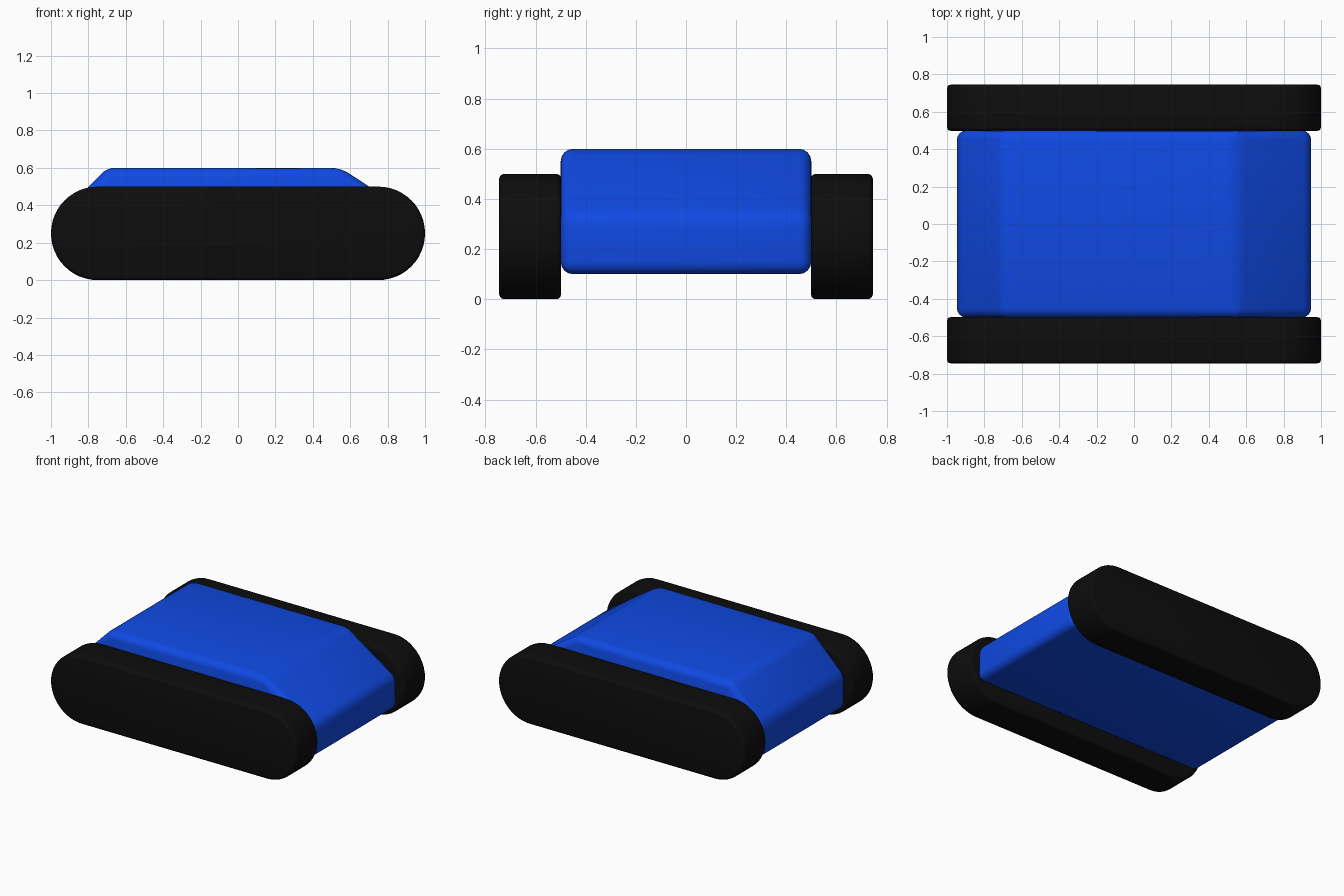
import bpy, bmesh, math

if "Cube" in bpy.data.objects:
    bpy.data.objects.remove(bpy.data.objects["Cube"])


def material(name, color):
    mat = bpy.data.materials.new(name)
    mat.diffuse_color = color
    mat.use_nodes = True
    mat.node_tree.nodes["Principled BSDF"].inputs["Base Color"].default_value = mat.diffuse_color
    return mat


def extrude_profile(name, profile, y0, y1, bevel, segments, mat):
    """Extrude an (x, z) outline along y, round its edges and shade it smooth."""
    bm = bmesh.new()
    face = bm.faces.new([bm.verts.new((x, y0, z)) for x, z in profile])
    ext = bmesh.ops.extrude_face_region(bm, geom=[face])
    moved = [g for g in ext["geom"] if isinstance(g, bmesh.types.BMVert)]
    bmesh.ops.translate(bm, verts=moved, vec=(0, y1 - y0, 0))
    bmesh.ops.recalc_face_normals(bm, faces=bm.faces)
    mesh = bpy.data.meshes.new(name)
    bm.to_mesh(mesh)
    bm.free()
    obj = bpy.data.objects.new(name, mesh)
    bpy.context.collection.objects.link(obj)
    mesh.materials.append(mat)
    mod = obj.modifiers.new("Rounded edges", "BEVEL")
    mod.width = bevel
    mod.segments = segments
    mod.limit_method = "ANGLE"
    mod.angle_limit = math.radians(25)
    mesh.shade_smooth()
    return obj


blue = material("blue_paint", (0.005, 0.068, 0.78, 1))
black = material("black_rubber", (0.004, 0.004, 0.004, 1))

# Hull: wedge-ended box between the tracks
hull = [(-0.947, 0.10), (0.947, 0.10), (0.947, 0.337), (0.55, 0.60),
        (-0.70, 0.60), (-0.947, 0.35)]
extrude_profile("hull", hull, -0.5, 0.5, 0.05, 4, blue)

# Tracks: stadium-shaped bands on both sides
R, STEPS = 0.25, 24
stadium = []
for cx, start in ((0.75, -90), (-0.75, 90)):
    for i in range(STEPS + 1):
        a = math.radians(start + 180 * i / STEPS)
        stadium.append((cx + R * math.cos(a), R + R * math.sin(a)))
for side, y0, y1 in (("right", -0.745, -0.498), ("left", 0.498, 0.745)):
    extrude_profile(side + "_track", stadium, y0, y1, 0.02, 3, black)
